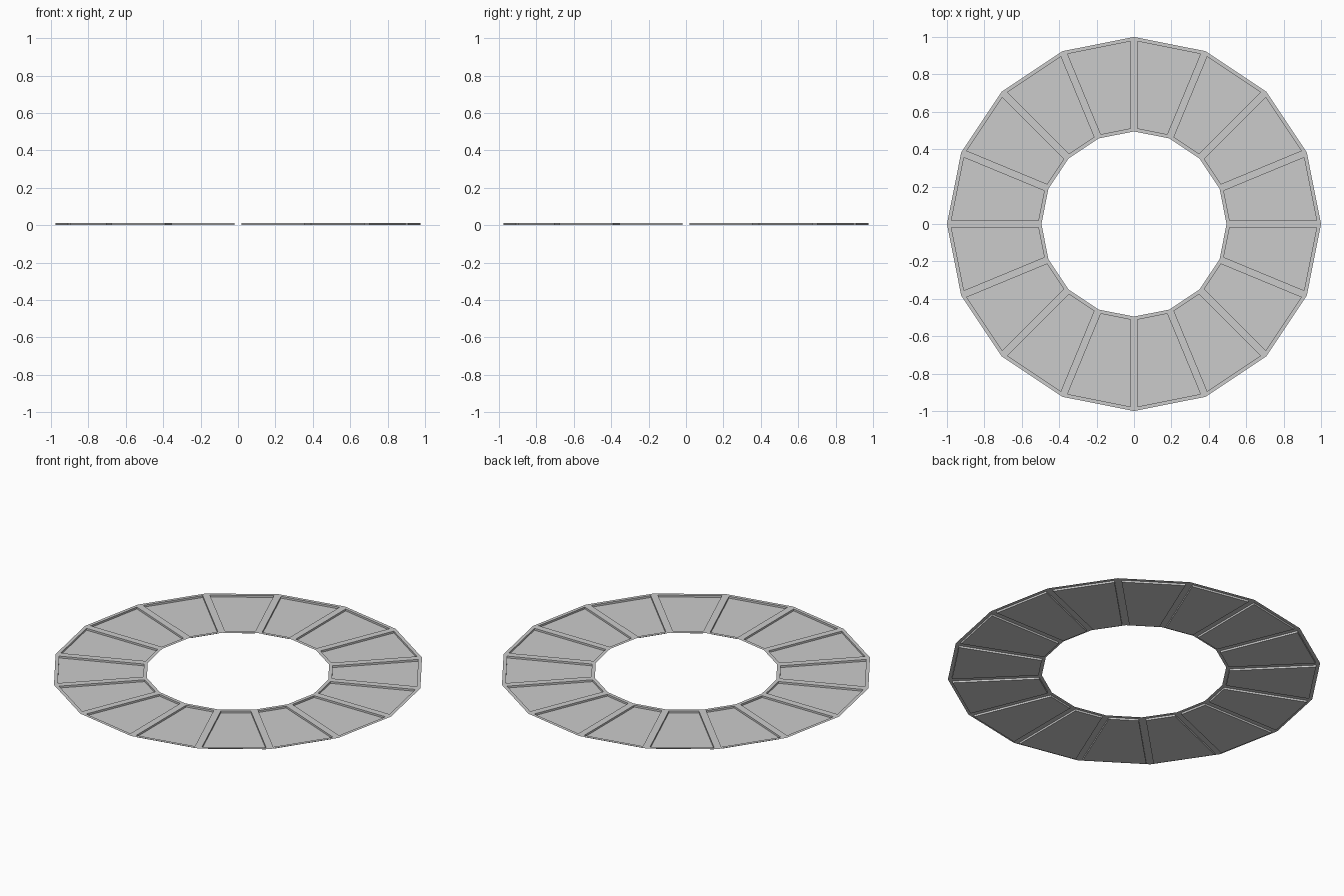
import bpy, bmesh
from math import cos, sin, tau

if "Cube" in bpy.data.objects:
    bpy.data.objects.remove(bpy.data.objects["Cube"])

SIDES, R_OUT, R_IN = 16, 1.0, 0.495
RIM, DEPTH = 0.0195, 0.011

bm = bmesh.new()

# flat 16-sided ring at the height of the frame
def loop(r):
    return [bm.verts.new((r * cos(tau * i / SIDES), r * sin(tau * i / SIDES), DEPTH))
            for i in range(SIDES)]

outer, inner = loop(R_OUT), loop(R_IN)
panels = []
for i in range(SIDES):
    j = (i + 1) % SIDES
    panels.append(bm.faces.new((inner[i], outer[i], outer[j], inner[j])))
bm.normal_update()

# each segment gets a narrow rim and a panel sunk below it
bmesh.ops.inset_individual(bm, faces=panels, thickness=RIM, depth=0,
                           use_even_offset=True)
sunk = bmesh.ops.extrude_discrete_faces(bm, faces=panels)["faces"]
for v in {v for f in sunk for v in f.verts}:
    v.co.z = 0

# extrusion splits the panels off, so weld the walls and face everything up
bmesh.ops.remove_doubles(bm, verts=bm.verts, dist=1e-5)
bm.normal_update()
if sum(f.normal.z for f in bm.faces) < 0:
    bmesh.ops.reverse_faces(bm, faces=bm.faces)

mesh = bpy.data.meshes.new("panelled_ring")
bm.to_mesh(mesh)
bm.free()
ring = bpy.data.objects.new("panelled_ring", mesh)
bpy.context.collection.objects.link(ring)
